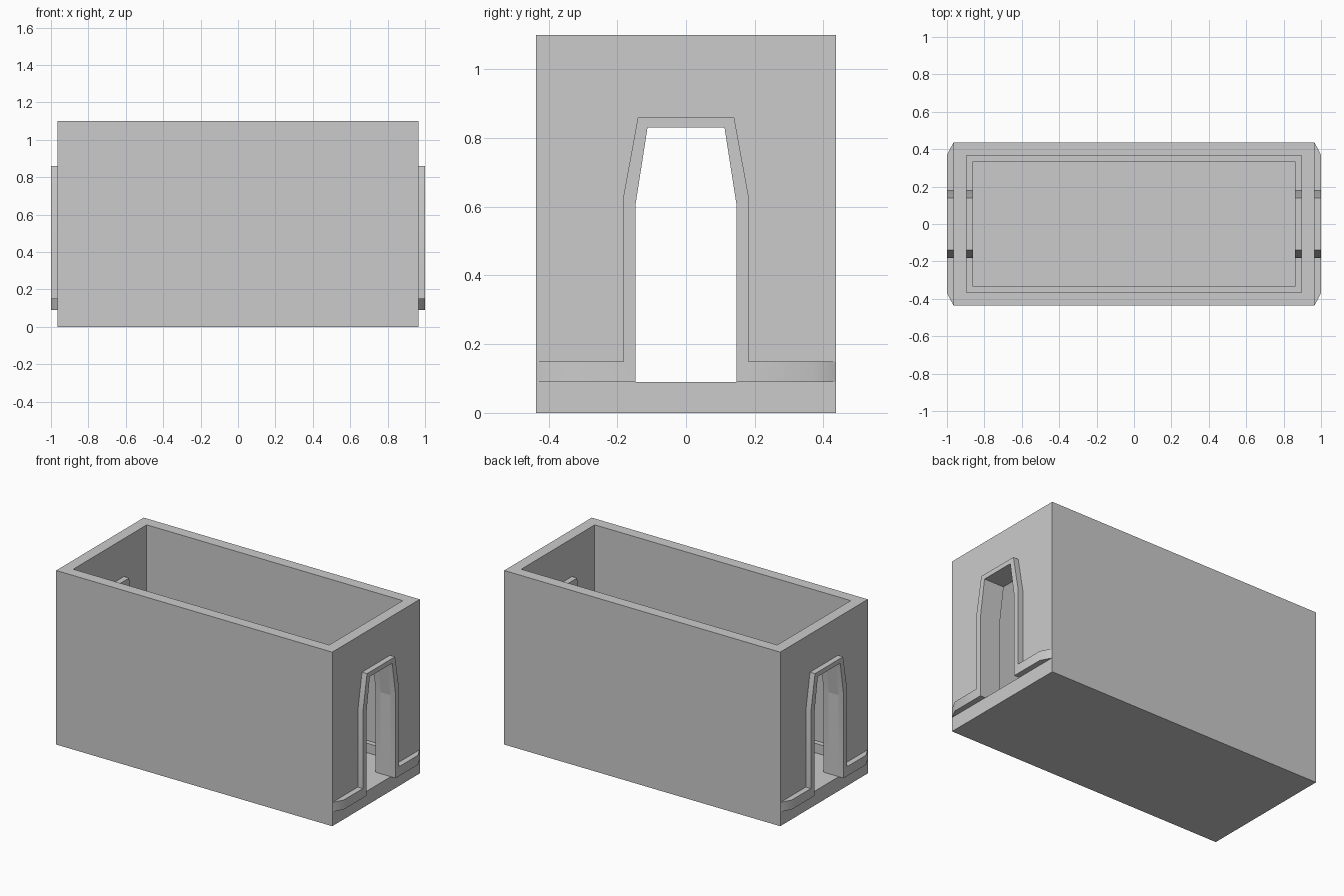
import bpy, bmesh

if "Cube" in bpy.data.objects:
    bpy.data.objects.remove(bpy.data.objects["Cube"])

X, Y, H, T, FLOOR = 0.965, 0.437, 1.1, 0.07, 0.09
# right half of the opening and of the trim's outer outline, as (y, z) pairs
INNER = [(0.147, 0.09), (0.147, 0.605), (0.112, 0.83)]
OUTER = [(0.182, 0.15), (0.182, 0.63), (0.14, 0.86)]


def both_sides(half):
    return half + [(-y, z) for y, z in reversed(half)]


def finish(name, bm):
    bmesh.ops.recalc_face_normals(bm, faces=bm.faces)
    me = bpy.data.meshes.new(name)
    bm.to_mesh(me)
    bm.free()
    ob = bpy.data.objects.new(name, me)
    bpy.context.collection.objects.link(ob)
    return ob


def box(name, lo, hi):
    bm = bmesh.new()
    bmesh.ops.create_cube(bm, size=1)
    for v in bm.verts:
        v.co = [(a + b) / 2 + c * (b - a) for a, b, c in zip(lo, hi, v.co)]
    return finish(name, bm)


def prism(name, profile, x0, x1):
    bm = bmesh.new()
    a, b = [[bm.verts.new((x, y, z)) for y, z in profile] for x in (x0, x1)]
    bm.faces.new(a)
    bm.faces.new(b)
    n = len(a)
    for i in range(n):
        j = (i + 1) % n
        bm.faces.new((a[i], a[j], b[j], b[i]))
    return finish(name, bm)


def activate(ob):
    bpy.ops.object.select_all(action='DESELECT')
    ob.select_set(True)
    bpy.context.view_layer.objects.active = ob


def cut(ob, cutter):
    m = ob.modifiers.new("cut", 'BOOLEAN')
    m.operation, m.solver, m.object = 'DIFFERENCE', 'EXACT', cutter
    activate(ob)
    bpy.ops.object.modifier_apply(modifier=m.name)
    bpy.data.objects.remove(cutter)


def trim(name, x0, end0, x1, end1):
    # skirting running up and around the doorway, as a swept strip
    rings = []
    bm = bmesh.new()
    grids = []
    for x, end in ((x0, end0), (x1, end1)):
        inner = both_sides([(end, 0.09)] + INNER)
        outer = both_sides([(end, 0.15)] + OUTER)
        grids.append([[bm.verts.new((x, y, z)) for y, z in row]
                      for row in (inner, outer)])
    (ai, ao), (bi, bo) = grids
    rings = list(zip(ai, ao, bo, bi))
    for p, q in zip(rings, rings[1:]):
        for k in range(4):
            m = (k + 1) % 4
            bm.faces.new((p[k], p[m], q[m], q[k]))
    bm.faces.new(rings[0])
    bm.faces.new(rings[-1])
    ob = finish(name, bm)
    activate(ob)
    bpy.ops.object.shade_smooth_by_angle(angle=0.52)


# open-topped room with a doorway at each end
shell = box("room_shell", (-X, -Y, 0), (X, Y, H))
cut(shell, box("room_cutter", (-X + T, -Y + T, FLOOR), (X - T, Y - T, H + 0.2)))
cut(shell, prism("door_cutter", both_sides(INNER), -1.2, 1.2))

# door trims outside and inside, on both end walls
for side, s in (("right", 1), ("left", -1)):
    trim(side + "_outer_trim", s * X, 0.436, s * 1.0, 0.37)
    trim(side + "_inner_trim", s * (X - T), Y - T, s * 0.86, 0.335)

# skirting along the long inside walls
for side, s in (("back", 1), ("front", -1)):
    y0, y1 = sorted((s * 0.335, s * (Y - T)))
    box(side + "_skirting", (-X + T, y0, FLOOR), (X - T, y1, 0.15))
